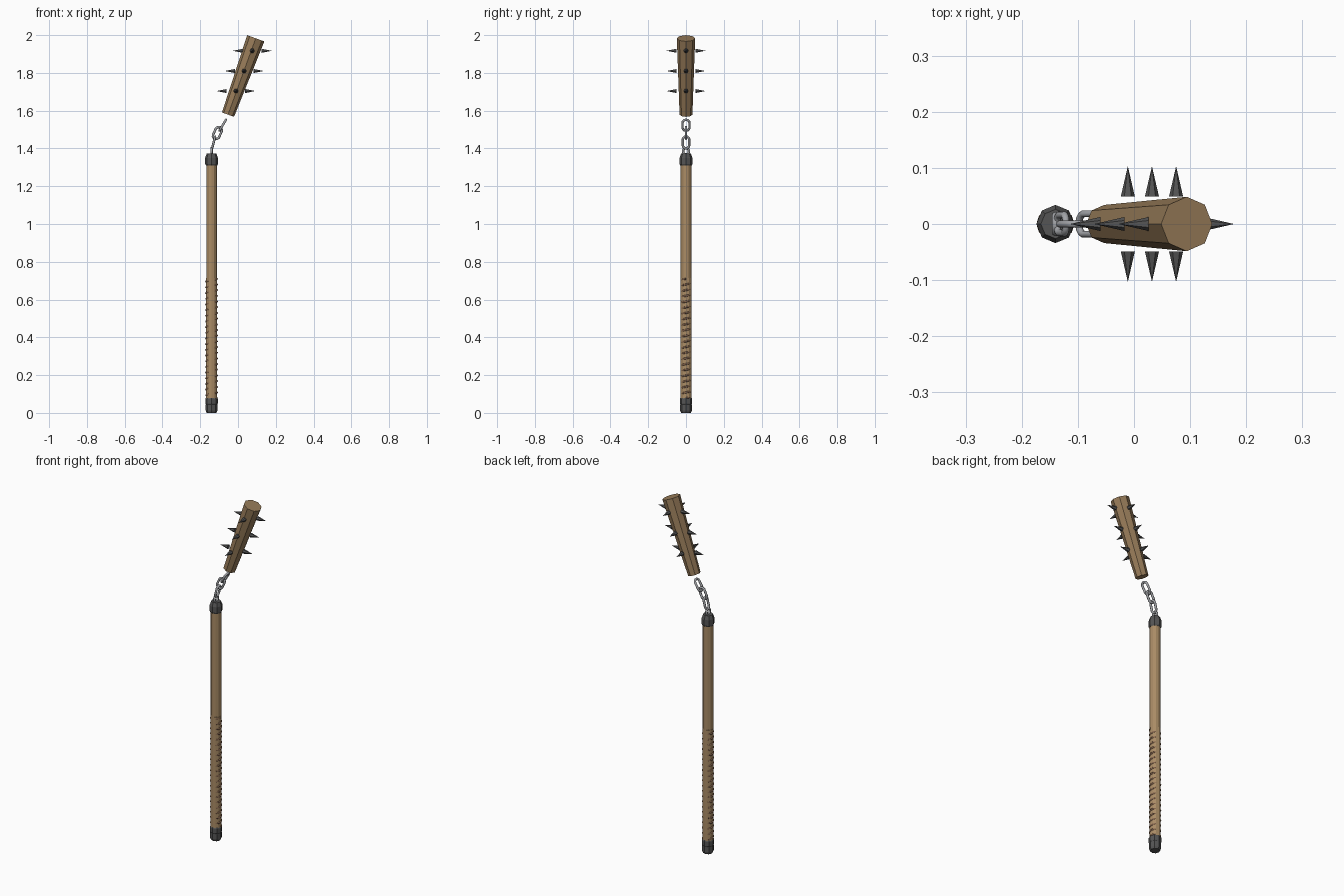
import bpy, bmesh, math
from mathutils import Vector, Matrix

if "Cube" in bpy.data.objects:
    bpy.data.objects.remove(bpy.data.objects["Cube"])

SX = -0.14                       # shaft axis
TILT = math.radians(20)          # head lean toward +x


def material(name, rgb):
    m = bpy.data.materials.new(name)
    m.diffuse_color = (*rgb, 1)
    m.use_nodes = True
    m.node_tree.nodes["Principled BSDF"].inputs["Base Color"].default_value = m.diffuse_color
    return m


WOOD = material("wood", (0.40, 0.26, 0.13))
HEAD = material("head_wood", (0.31, 0.20, 0.10))
LEATHER = material("leather", (0.22, 0.12, 0.07))
IRON = material("iron", (0.09, 0.09, 0.09))
STEEL = material("steel", (0.36, 0.37, 0.39))


def finish(bm, name, mat):
    bmesh.ops.recalc_face_normals(bm, faces=bm.faces)
    me = bpy.data.meshes.new(name)
    bm.to_mesh(me)
    bm.free()
    me.materials.append(mat)
    ob = bpy.data.objects.new(name, me)
    bpy.context.collection.objects.link(ob)
    return ob


def lathe(name, profile, mat, sides=8, matrix=Matrix.Translation((SX, 0, 0))):
    """Faceted turned solid from (radius, height) pairs, capped at both ends."""
    bm = bmesh.new()
    rings = [[bm.verts.new(matrix @ Vector((r * math.cos(a), r * math.sin(a), z)))
              for a in (2 * math.pi * i / sides for i in range(sides))]
             for r, z in profile]
    for lo, hi in zip(rings, rings[1:]):
        for i in range(sides):
            j = (i + 1) % sides
            bm.faces.new((lo[i], lo[j], hi[j], hi[i]))
    bm.faces.new(rings[0])
    bm.faces.new(rings[-1])
    return finish(bm, name, mat)


def tube(name, points, radius, mat, cyclic=False, res=1):
    cu = bpy.data.curves.new(name, 'CURVE')
    cu.dimensions = '3D'
    cu.bevel_depth = radius
    cu.bevel_resolution = res
    cu.use_fill_caps = True
    sp = cu.splines.new('POLY')
    sp.points.add(len(points) - 1)
    for p, co in zip(sp.points, points):
        p.co = (*co, 1)
    sp.use_cyclic_u = cyclic
    cu.materials.append(mat)
    ob = bpy.data.objects.new(name, cu)
    bpy.context.collection.objects.link(ob)
    return ob


# Handle, grip sleeve and metal caps
lathe("shaft", [(0.028, 0.03), (0.028, 1.34)], WOOD, 12)
lathe("grip_sleeve", [(0.0295, 0.06), (0.0295, 0.715)], WOOD, 12)
lathe("pommel", [(0.026, 0.0), (0.031, 0.012), (0.031, 0.042), (0.029, 0.045)], IRON)
lathe("bottom_collar", [(0.030, 0.043), (0.033, 0.05), (0.033, 0.074), (0.030, 0.08)], IRON)
lathe("top_cap", [(0.030, 1.31), (0.034, 1.318), (0.034, 1.35), (0.026, 1.372)], IRON)

# Leather cord: wound flat, so it stands proud on the +x and -x sides
turns, steps = 21, 12
cord = []
for i in range(turns * steps + 1):
    a = 2 * math.pi * i / steps
    cord.append((SX + 0.0285 * math.cos(a), 0.0235 * math.sin(a),
                 0.078 + 0.632 * i / (turns * steps)))
tube("grip_cord", cord, 0.0055, LEATHER)


# Chain: oval links, alternately turned a quarter
def link(name, x, z, lean, length, width, flat_to_front, wire=0.0065):
    r = width / 2 - wire
    half = length / 2 - wire - r
    pts = []
    for i in range(16):
        a = 2 * math.pi * (i + 0.5) / 16
        side = r * math.cos(a)
        up = r * math.sin(a) + math.copysign(half, math.sin(a))
        pts.append((side, 0, up) if flat_to_front else (0, side, up))
    mat = Matrix.Translation((x, 0, z)) @ Matrix.Rotation(math.radians(lean), 4, 'Y')
    tube(name, [mat @ Vector(p) for p in pts], wire, STEEL, True, 2)


link("cap_eye", SX, 1.386, 0, 0.046, 0.044, False)
link("chain_link_1", -0.129, 1.432, 14, 0.078, 0.046, False)
link("chain_link_2", -0.109, 1.482, 25, 0.078, 0.048, True)
link("chain_link_3", -0.081, 1.523, 31, 0.080, 0.050, False)

# Leaning club head
top = Vector((0.094, 0, 1.983))
length = 0.43
lean = Matrix.Translation(top) @ Matrix.Rotation(TILT, 4, 'Y')
lathe("club_head", [(0.034, -length), (0.0485, 0)], HEAD, 8, lean)

# Three rings of four spikes, pointing level along x and y
for row, (x, z) in enumerate([(-0.011, 1.704), (0.032, 1.81), (0.075, 1.917)]):
    for k in range(4):
        bm = bmesh.new()
        m = (Matrix.Translation((x, 0, z)) @ Matrix.Rotation(k * math.pi / 2, 4, 'Z')
             @ Matrix.Translation((0.076, 0, 0)) @ Matrix.Rotation(math.pi / 2, 4, 'Y'))
        bmesh.ops.create_cone(bm, cap_ends=True, segments=6, radius1=0.0125,
                              radius2=0, depth=0.054, matrix=m)
        finish(bm, f"spike_{row + 1}_{k + 1}", IRON)
